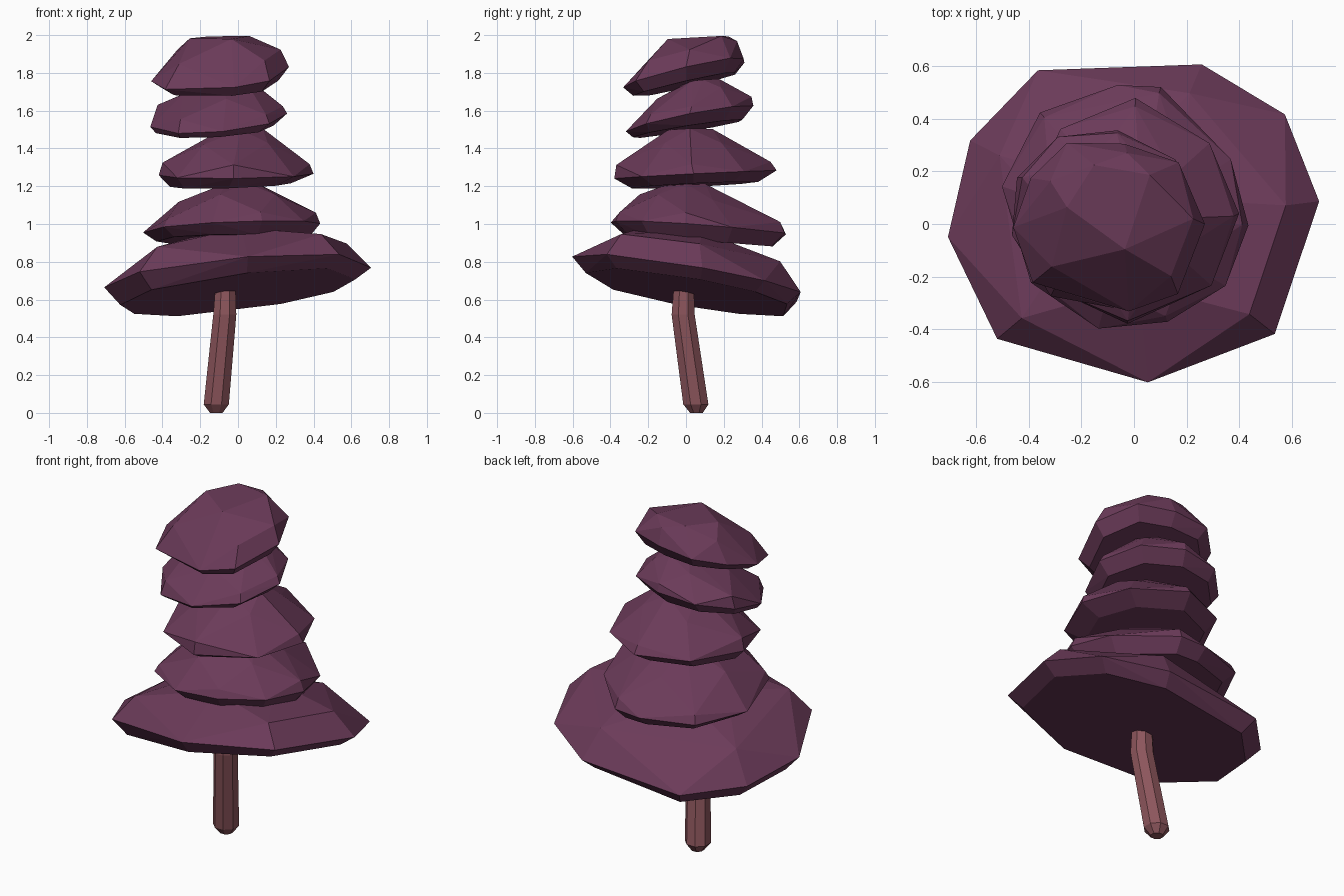
import bpy, bmesh
from math import cos, sin, radians, tau

if "Cube" in bpy.data.objects:
    bpy.data.objects.remove(bpy.data.objects["Cube"])


def material(name, rgb):
    m = bpy.data.materials.new(name)
    m.diffuse_color = (*rgb, 1)
    m.use_nodes = True
    m.node_tree.nodes["Principled BSDF"].inputs["Base Color"].default_value = m.diffuse_color
    return m


PLUM = material("plum foliage", (0.147, 0.043, 0.100))
BARK = material("rosy bark", (0.265, 0.092, 0.107))


def finish(bm, name, mat):
    bmesh.ops.recalc_face_normals(bm, faces=bm.faces[:])
    me = bpy.data.meshes.new(name)
    bm.to_mesh(me)
    bm.free()
    me.materials.append(mat)
    bpy.context.collection.objects.link(bpy.data.objects.new(name, me))


def foliage(name, centre, rim, rings):
    """Faceted lump: tilted, scaled copies of an outline wrapped in a hull.
    rim: (angle, radius); rings: (scale, z, slope x, slope y, shift x, shift y, step)"""
    bm = bmesh.new()
    for i, (s, z, ax, ay, dx, dy, step) in enumerate(rings):
        for a, r in rim[i % step::step]:
            x = centre[0] + dx + s * r * cos(radians(a))
            y = centre[1] + dy + s * r * sin(radians(a))
            bm.verts.new((x, y, z + ax * x + ay * y))
    res = bmesh.ops.convex_hull(bm, input=bm.verts[:])
    inner = {v for v in res["geom_interior"] if isinstance(v, bmesh.types.BMVert)}
    bmesh.ops.delete(bm, geom=list(inner), context='VERTS')
    bmesh.ops.dissolve_limit(bm, angle_limit=radians(3), verts=bm.verts[:], edges=bm.edges[:])
    finish(bm, name, PLUM)


# Wide bottom skirt
foliage("foliage_bottom", (0, 0),
        [(7, .71), (36, .71), (67, .66), (122, .69), (153, .70), (184, .71),
         (220, .68), (275, .605), (322, .68)],
        [(.88, .642, .125, -.175, 0, 0, 1), (1, .72, .09, -.17, 0, 0, 1),
         (.82, .86, .08, -.15, 0, 0, 2), (.32, .95, .10, -.12, 0, -.04, 2)])

# Second tier
foliage("foliage_second", (-.03, .06),
        [(352, .47), (25, .44), (74, .48), (94, .47), (132, .49), (170, .48),
         (218, .46), (257, .47), (290, .46), (322, .48)],
        [(.85, .918, .0, -.08, 0, 0, 1), (1, .985, .04, -.07, 0, 0, 1),
         (.95, 1.035, .06, -.06, 0, 0, 2), (.6, 1.135, .03, -.1, 0, -.03, 2),
         (.2, 1.215, 0, -.03, .04, -.05, 2)])

# Third tier
foliage("foliage_third", (-.01, .04),
        [(0, .41), (42, .40), (88, .44), (130, .42), (178, .41), (222, .42),
         (268, .42), (318, .41)],
        [(.78, 1.205, .03, .05, -.03, 0, 1), (1, 1.26, .01, .05, 0, 0, 1),
         (.95, 1.32, -.01, .02, 0, -.01, 2), (.55, 1.425, .03, .0, 0, 0, 2),
         (.27, 1.50, .04, .02, .03, -.02, 2)])

# Fourth tier
foliage("foliage_fourth", (-.11, .02),
        [(0, .37), (40, .35), (82, .34), (120, .36), (155, .37), (190, .36),
         (235, .36), (275, .34), (320, .36)],
        [(.86, 1.51, .05, .16, -.02, -.01, 1), (1, 1.56, .08, .20, 0, 0, 1),
         (.94, 1.61, .03, .19, 0, .01, 2), (.6, 1.69, .02, .17, .03, .03, 2),
         (.25, 1.755, .02, .08, .08, .07, 2)])

# Top cap
foliage("foliage_top", (-.09, 0),
        [(0, .36), (42, .35), (80, .31), (118, .35), (150, .35), (182, .37),
         (217, .37), (282, .34), (314, .37)],
        [(.84, 1.745, .06, .23, 0, 0, 1), (1, 1.805, .10, .24, 0, 0, 1),
         (.82, 1.905, .06, .24, .02, .02, 2), (.5, 1.985, .02, .05, .02, .07, 2)])

# Bent trunk: (x, y, z, radius) rings
PATH = [(-.115, .055, 0, .036), (-.115, .052, .045, .072),
        (-.07, -.015, .52, .066), (-.067, -.012, .645, .059)]
bm = bmesh.new()
N = 8
loops = [[bm.verts.new((x + r * cos(tau * (k + .5) / N), y + r * sin(tau * (k + .5) / N), z))
          for k in range(N)] for x, y, z, r in PATH]
for a, b in zip(loops, loops[1:]):
    for k in range(N):
        j = (k + 1) % N
        bm.faces.new((a[k], a[j], b[j], b[k]))
bm.faces.new(loops[0])
bm.faces.new(loops[-1])
finish(bm, "trunk", BARK)
